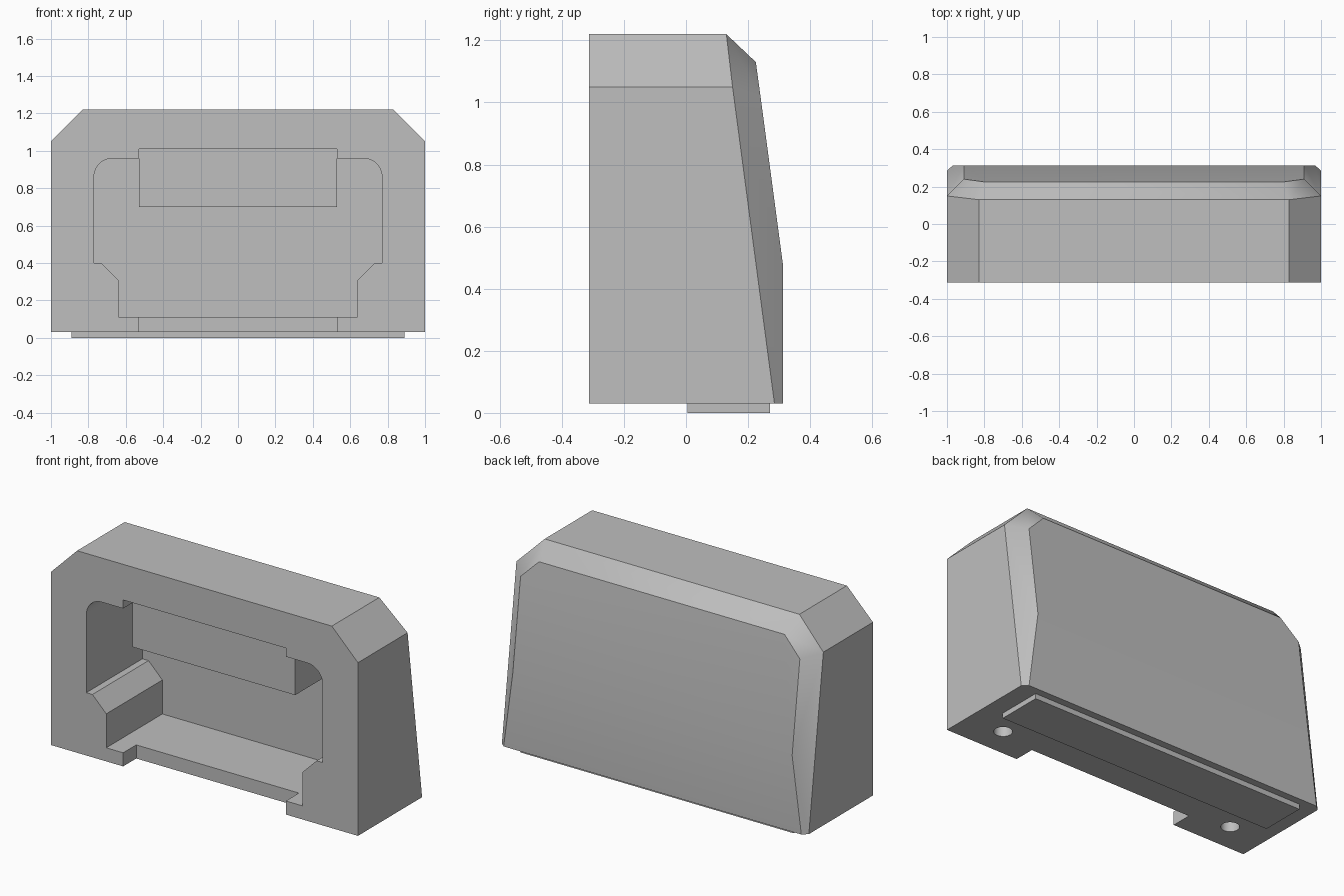
import bpy, bmesh, math

old = bpy.data.objects.get("Cube")
if old:
    bpy.data.objects.remove(old, do_unlink=True)

grey = bpy.data.materials.new("plain_grey")
grey.use_nodes = True
grey.diffuse_color = (0.52, 0.52, 0.52, 1)
grey.node_tree.nodes["Principled BSDF"].inputs["Base Color"].default_value = (0.52, 0.52, 0.52, 1)


def finish(bm, name):
    bmesh.ops.recalc_face_normals(bm, faces=bm.faces)
    mesh = bpy.data.meshes.new(name)
    bm.to_mesh(mesh)
    bm.free()
    obj = bpy.data.objects.new(name, mesh)
    bpy.context.collection.objects.link(obj)
    mesh.materials.append(grey)
    return obj


def box(name, x, y, z):
    bm = bmesh.new()
    bmesh.ops.create_cube(bm, size=1)
    for v in bm.verts:
        v.co = [r[0] + (c + 0.5) * (r[1] - r[0]) for c, r in zip(v.co, (x, y, z))]
    return finish(bm, name)


def prism(name, half, y0, y1):
    """Extrude a left/right symmetric front profile along y."""
    outline = half + [(-x, z) for x, z in reversed(half)]
    bm = bmesh.new()
    face = bm.faces.new([bm.verts.new((x, y0, z)) for x, z in outline])
    ext = bmesh.ops.extrude_face_region(bm, geom=[face])
    for v in ext["geom"]:
        if isinstance(v, bmesh.types.BMVert):
            v.co.y = y1
    return finish(bm, name)


def combine(target, tool, operation):
    """Apply a boolean and remove the tool object."""
    mod = target.modifiers.new("cut", "BOOLEAN")
    mod.object = tool
    mod.operation = operation
    mod.solver = "EXACT"
    bpy.context.view_layer.objects.active = target
    bpy.ops.object.modifier_apply(modifier=mod.name)
    bpy.data.objects.remove(tool, do_unlink=True)


# Housing: chamfered front outline, bevelled and leaning back
FRONT, BASE = -0.312, 0.03
half_hull = [
    (1, FRONT, BASE), (1, FRONT, 1.05), (0.83, FRONT, 1.22),
    (1, 0.285, BASE), (1, 0.15, 1.05), (0.83, 0.13, 1.22),
    (0.97, 0.312, BASE), (0.91, 0.312, 0.48),
    (0.91, 0.24, 1.02), (0.80, 0.225, 1.13),
]
bm = bmesh.new()
for x, y, z in half_hull:
    for side in (1, -1):
        bm.verts.new((side * x, y, z))
bmesh.ops.convex_hull(bm, input=bm.verts)
bmesh.ops.dissolve_limit(bm, angle_limit=math.radians(2.5), verts=bm.verts, edges=bm.edges)
housing = finish(bm, "housing")

# Cavity with stepped shoulders and rounded upper corners
profile = [(0.64, 0.11), (0.64, 0.31), (0.73, 0.40), (0.77, 0.40)]
for i in range(13):
    a = math.radians(90 * i / 12)
    profile.append((0.67 + 0.10 * math.cos(a), 0.86 + 0.10 * math.sin(a)))
combine(housing, prism("cavity_cutter", profile, -0.5, 0.21), "DIFFERENCE")

# Notches in the front rim, above and below the cavity
combine(housing, box("top_notch", (-0.53, 0.53), (-0.5, -0.225), (0.80, 1.01)), "DIFFERENCE")
combine(housing, box("bottom_notch", (-0.53, 0.53), (-0.5, -0.19), (-0.1, 0.2)), "DIFFERENCE")

# Block hanging from the cavity ceiling
combine(housing, box("ceiling_block", (-0.53, 0.53), (-0.225, 0.22), (0.70, 1.01)), "UNION")

# Round screw holes underneath
for side in (1, -1):
    bm = bmesh.new()
    bmesh.ops.create_cone(bm, cap_ends=True, segments=32, radius1=0.049, radius2=0.049, depth=0.4)
    bmesh.ops.translate(bm, verts=bm.verts, vec=(side * 0.766, -0.14, 0.03))
    combine(housing, finish(bm, "screw_hole"), "DIFFERENCE")

# Foot strip under the base
foot = box("foot_strip", (-0.89, 0.89), (0.005, 0.27), (0, BASE + 0.001))

bpy.ops.object.select_all(action="DESELECT")
housing.select_set(True)
bpy.context.view_layer.objects.active = housing
bpy.ops.object.shade_smooth_by_angle(angle=math.radians(31))
